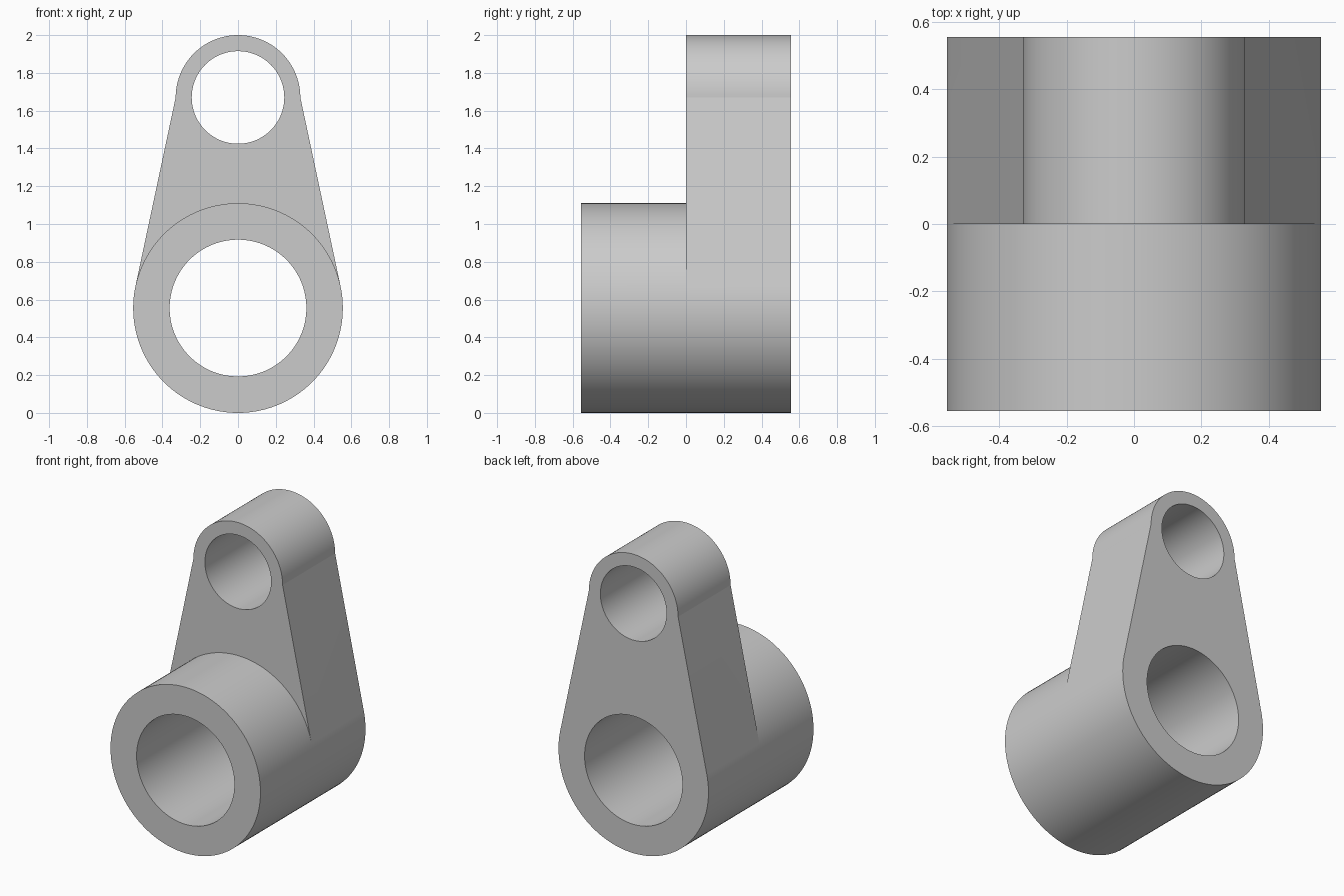
import bpy
import bmesh
from math import radians, cos, sin

cube = bpy.data.objects.get("Cube")
if cube:
    bpy.data.objects.remove(cube, do_unlink=True)

DEPTH = 0.555                    # half of the full depth, also the boss radius
STEP = 3                         # degrees per segment
TANGENT = 12                     # where the straight sides meet the boss
BIG_Z, BIG_R, BIG_BORE = 0.555, 0.555, 0.362
TOP_Z, TOP_R, TOP_BORE = 1.67, 0.33, 0.245

bm = bmesh.new()


def arc(z, radius, y, start=0, end=360 - STEP):
    """Row of vertices along an arc in the x-z plane."""
    return [bm.verts.new((radius * cos(radians(a)), y, z + radius * sin(radians(a))))
            for a in range(start, end + 1, STEP)]


def wall(a, b):
    """Closed band of quads between two matching loops."""
    for i in range(len(a)):
        j = (i + 1) % len(a)
        bm.faces.new((a[i], a[j], b[j], b[i]))


def cap(*loops):
    """Flat face bounded by an outer loop and its holes."""
    edges = []
    for loop in loops:
        for i, v in enumerate(loop):
            w = loop[(i + 1) % len(loop)]
            edges.append(bm.edges.get((v, w)) or bm.edges.new((v, w)))
    bmesh.ops.triangle_fill(bm, edges=edges, use_beauty=True, normal=(0, -1, 0))


# Boss at the front
boss_front = arc(BIG_Z, BIG_R, -DEPTH)
boss_mid = arc(BIG_Z, BIG_R, 0)
wall(boss_front, boss_mid)

# Tapered arm: lower boss arc plus a rounded top
first, last = TANGENT // STEP, (180 - TANGENT) // STEP
lower_mid = boss_mid[last:] + boss_mid[:first + 1]
top_mid = arc(TOP_Z, TOP_R, 0, 0, 180)
outline_mid = lower_mid + top_mid
outline_back = (arc(BIG_Z, BIG_R, DEPTH, 180 - TANGENT, 360 + TANGENT)
                + arc(TOP_Z, TOP_R, DEPTH, 0, 180))
wall(outline_mid, outline_back)

# Bores
big_front, big_back = [arc(BIG_Z, BIG_BORE, y) for y in (-DEPTH, DEPTH)]
top_front, top_back = [arc(TOP_Z, TOP_BORE, y) for y in (0, DEPTH)]
wall(big_front, big_back)
wall(top_front, top_back)

# Flat faces
wall(boss_front, big_front)
shoulder = boss_mid[first:last + 1]
cap(shoulder + top_mid[::-1], top_front)
cap(outline_back, big_back, top_back)

bmesh.ops.recalc_face_normals(bm, faces=bm.faces[:])
mesh = bpy.data.meshes.new("link_arm")
bm.to_mesh(mesh)
bm.free()

grey = bpy.data.materials.new("plain grey")
grey.use_nodes = True
colour = (0.6, 0.6, 0.6, 1)
grey.diffuse_color = colour
grey.node_tree.nodes["Principled BSDF"].inputs["Base Color"].default_value = colour
mesh.materials.append(grey)

link = bpy.data.objects.new("link_arm", mesh)
bpy.context.collection.objects.link(link)
bpy.ops.object.select_all(action='DESELECT')
link.select_set(True)
bpy.context.view_layer.objects.active = link
bpy.ops.object.shade_smooth_by_angle(angle=radians(8))
